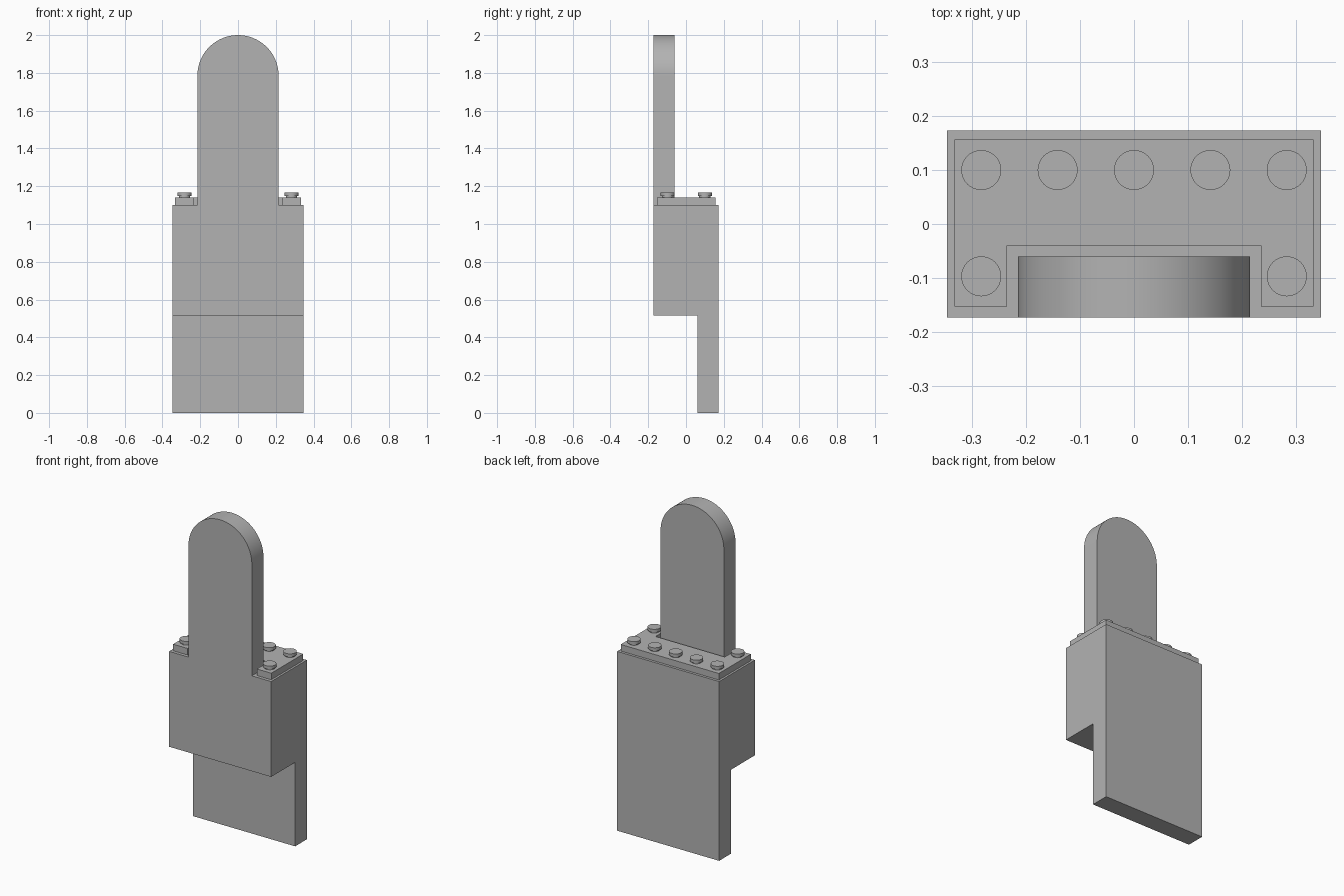
import bpy, bmesh, math
from mathutils import Vector

if "Cube" in bpy.data.objects:
    bpy.data.objects.remove(bpy.data.objects["Cube"])

grey = bpy.data.materials.new("plain grey")
grey.use_nodes = True
colour = (0.45, 0.45, 0.45, 1)
grey.diffuse_color = colour
grey.node_tree.nodes["Principled BSDF"].inputs["Base Color"].default_value = colour


def add_object(name, bm):
    bmesh.ops.recalc_face_normals(bm, faces=bm.faces)
    mesh = bpy.data.meshes.new(name)
    bm.to_mesh(mesh)
    bm.free()
    mesh.materials.append(grey)
    obj = bpy.data.objects.new(name, mesh)
    bpy.context.collection.objects.link(obj)
    return obj


def extrude_outline(name, points, along):
    bm = bmesh.new()
    face = bm.faces.new([bm.verts.new(p) for p in points])
    new = bmesh.ops.extrude_face_region(bm, geom=[face])["geom"]
    bmesh.ops.translate(bm, vec=Vector(along),
                        verts=[v for v in new if isinstance(v, bmesh.types.BMVert)])
    return add_object(name, bm)


def smooth(obj):
    bpy.ops.object.select_all(action="DESELECT")
    obj.select_set(True)
    bpy.context.view_layer.objects.active = obj
    bpy.ops.object.shade_smooth_by_angle(angle=math.radians(30))


HALF_X, FRONT, BACK = 0.346, -0.173, 0.173
SHOULDER, SLAB = 1.1, 0.113

# Stepped body with a thin leg at the back
step = [(BACK, 0), (BACK, SHOULDER), (FRONT, SHOULDER), (FRONT, 0.515),
        (BACK - SLAB, 0.515), (BACK - SLAB, 0)]
body = extrude_outline("body", [(-HALF_X, y, z) for y, z in step], (2 * HALF_X, 0, 0))

# Round-topped tongue, flush with the front of the body
R = 0.215
arch = [(R * math.cos(a), FRONT, 2 - R + R * math.sin(a))
        for a in (math.pi * i / 48 for i in range(49))]
tongue = extrude_outline("tongue", [(R, FRONT, 0.8)] + arch + [(-R, FRONT, 0.8)], (0, SLAB, 0))

# Join both into one solid and clean up the flat faces
union = body.modifiers.new("union", "BOOLEAN")
union.operation = "UNION"
union.solver = "EXACT"
union.object = tongue
bpy.context.view_layer.objects.active = body
bpy.ops.object.modifier_apply(modifier=union.name)
bpy.data.objects.remove(tongue)
bm = bmesh.new()
bm.from_mesh(body.data)
bmesh.ops.remove_doubles(bm, verts=bm.verts, dist=0.0001)
bmesh.ops.dissolve_limit(bm, angle_limit=math.radians(1), verts=bm.verts, edges=bm.edges)
bm.to_mesh(body.data)
bm.free()
smooth(body)

# U-shaped cover plate around the tongue
px, py0, py1, nx, ny = 0.333, -0.153, 0.157, 0.235, -0.04
u_shape = [(-px, py0), (-nx, py0), (-nx, ny), (nx, ny), (nx, py0),
           (px, py0), (px, py1), (-px, py1)]
extrude_outline("cover_plate", [(x, y, SHOULDER) for x, y in u_shape], (0, 0, 0.04))

# Screw heads: a short neck below a wider cap, five behind and two in front
spots = [(0.1415 * i, 0.1) for i in range(-2, 3)] + [(-0.283, -0.097), (0.283, -0.097)]
for n, (x, y) in enumerate(spots, 1):
    bm = bmesh.new()
    for radius, low, high in ((0.03, 1.14, 1.147), (0.037, 1.147, 1.166)):
        made = bmesh.ops.create_cone(bm, cap_ends=True, segments=32, radius1=radius,
                                     radius2=radius, depth=high - low)
        bmesh.ops.translate(bm, verts=made["verts"], vec=(x, y, (low + high) / 2))
    smooth(add_object(f"screw_{n}", bm))
